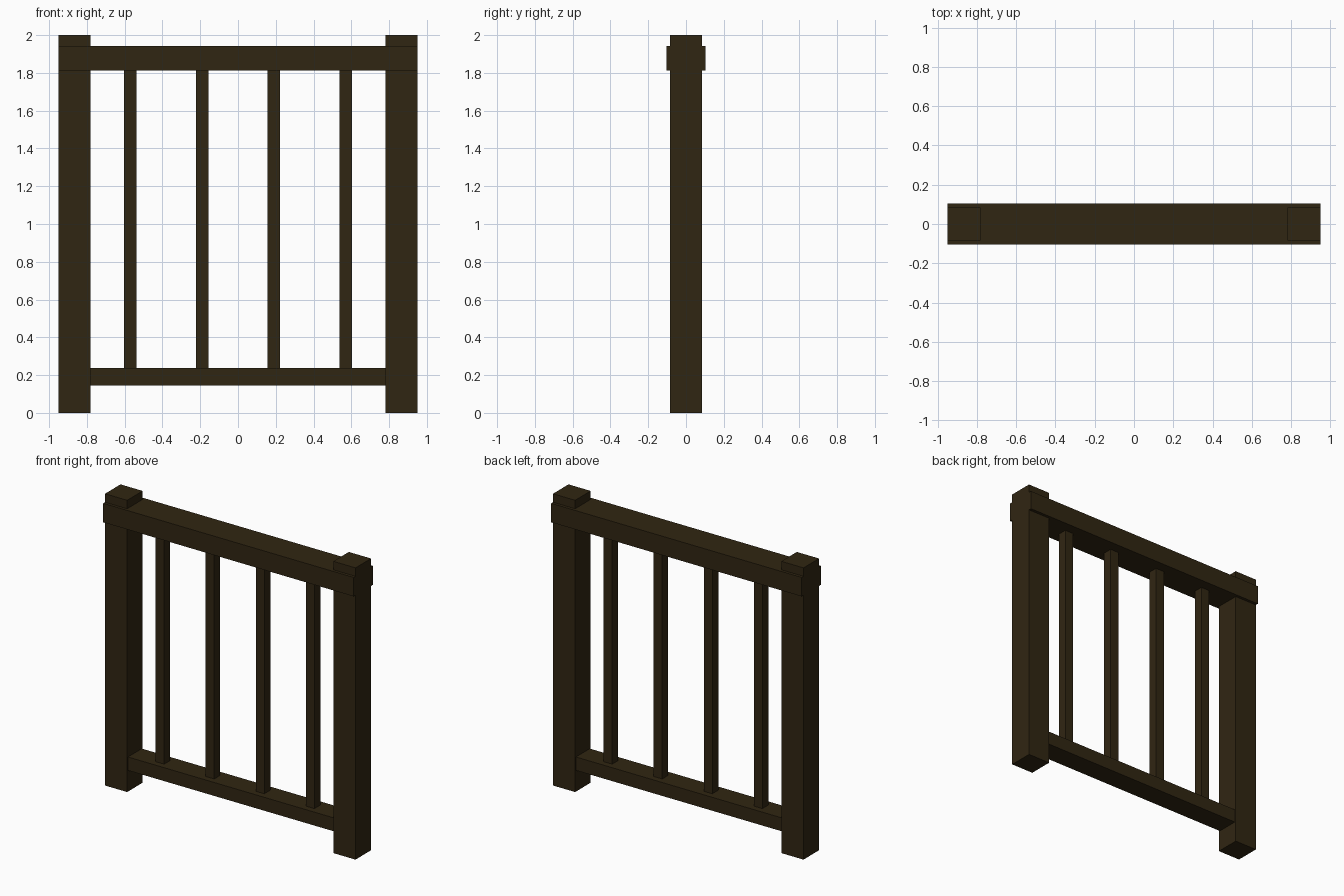
import bpy

if "Cube" in bpy.data.objects:
    bpy.data.objects.remove(bpy.data.objects["Cube"])

# One dark stained wood colour
wood = bpy.data.materials.new("dark_brown_wood")
wood.diffuse_color = (0.03, 0.019, 0.006, 1.0)
wood.use_nodes = True
wood.node_tree.nodes["Principled BSDF"].inputs["Base Color"].default_value = wood.diffuse_color


def beam(name, x, width, depth, z0, z1):
    """Square-edged timber centred on y = 0, spanning z0 to z1."""
    bpy.ops.mesh.primitive_cube_add(size=1, location=(x, 0, (z0 + z1) / 2))
    ob = bpy.context.object
    ob.name = name
    ob.scale = (width, depth, z1 - z0)
    bpy.ops.object.transform_apply(location=False, rotation=False, scale=True)
    ob.data.materials.append(wood)
    return ob


# End posts
for side, label in ((-1, "left"), (1, "right")):
    beam(label + "_post", side * 0.866, 0.168, 0.168, 0.0, 2.0)

# Handrail wraps the posts, lower rail fits between them
beam("top_rail", 0, 1.9, 0.208, 1.812, 1.942)
beam("bottom_rail", 0, 1.57, 0.15, 0.145, 0.237)

# Evenly spaced balusters
for i in range(4):
    beam(f"baluster_{i + 1}", (i - 1.5) * 0.38, 0.065, 0.065, 0.237, 1.812)
